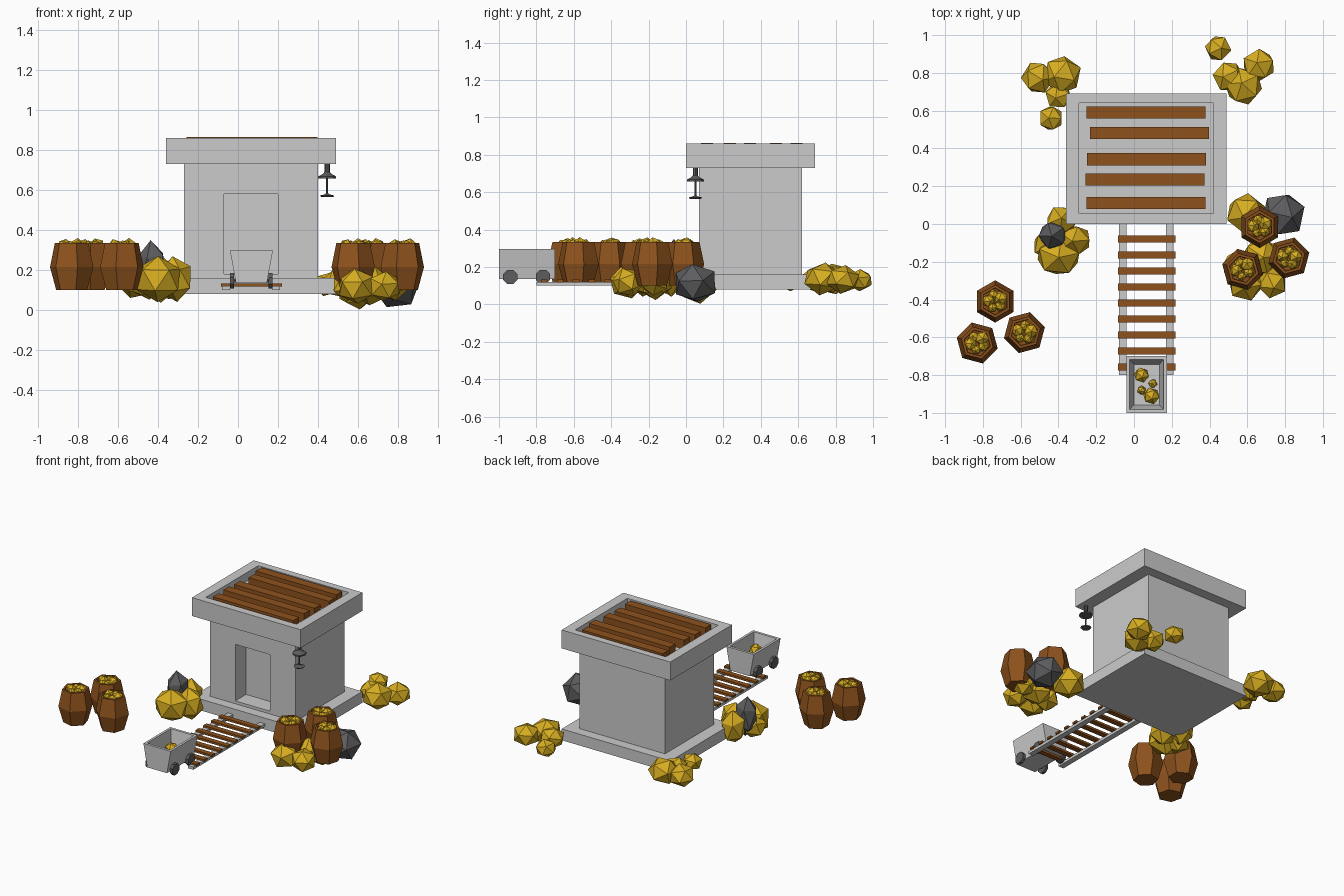
import bpy, bmesh, math, random
from mathutils import Matrix, Vector, Euler

if "Cube" in bpy.data.objects:
    bpy.data.objects.remove(bpy.data.objects["Cube"])

random.seed(4)


def material(name, rgb):
    m = bpy.data.materials.new(name)
    m.diffuse_color = (*rgb, 1)
    m.use_nodes = True
    m.node_tree.nodes["Principled BSDF"].inputs["Base Color"].default_value = m.diffuse_color
    return m


WOOD = material("wood", (0.27, 0.085, 0.012))
GOLD = material("gold", (0.68, 0.42, 0.015))
DARK = material("dark_stone", (0.11, 0.11, 0.115))


def finish(name, bm, mat=None):
    bmesh.ops.recalc_face_normals(bm, faces=bm.faces[:])
    me = bpy.data.meshes.new(name)
    bm.to_mesh(me)
    bm.free()
    ob = bpy.data.objects.new(name, me)
    bpy.context.collection.objects.link(ob)
    if mat:
        me.materials.append(mat)
    return ob


def box_bm(lo, hi):
    bm = bmesh.new()
    bmesh.ops.create_cube(bm, size=1)
    lo, hi = Vector(lo), Vector(hi)
    for v in bm.verts:
        v.co = Vector(hi[i] if v.co[i] > 0 else lo[i] for i in range(3))
    return bm


def box(name, lo, hi, mat=None):
    return finish(name, box_bm(lo, hi), mat)


def recess(bm, normal, rim, floor, depth):
    """Sink a rectangular pocket; rim and floor are (lo, hi) boxes in the face plane."""
    n = Vector(normal)
    bm.normal_update()
    face = max(bm.faces, key=lambda f: f.normal.dot(n))
    for (lo, hi), sink in ((rim, 0), (floor, depth)):
        bmesh.ops.inset_individual(bm, faces=[face], thickness=0.002)
        c = face.calc_center_median()
        for v in face.verts:
            for i in range(3):
                if abs(n[i]) < 0.5:
                    v.co[i] = hi[i] if v.co[i] > c[i] else lo[i]
            v.co -= n * sink


def lathe(name, profile, sides, matrix, mat=None):
    bm = bmesh.new()
    rings = []
    for r, z in profile:
        rings.append([bm.verts.new((r * math.cos(a), r * math.sin(a), z))
                      for a in (2 * math.pi * k / sides for k in range(sides))])
    for a, b in zip(rings, rings[1:]):
        for k in range(sides):
            j = (k + 1) % sides
            bm.faces.new((a[k], a[j], b[j], b[k]))
    bm.faces.new(rings[0])
    bm.faces.new(rings[-1])
    bm.transform(matrix)
    return finish(name, bm, mat)


def rock(name, loc, size, mat=GOLD, tilt=0.35):
    bm = bmesh.new()
    bmesh.ops.create_icosphere(bm, subdivisions=1, radius=1)
    rot = Euler((random.uniform(-tilt, tilt), random.uniform(-tilt, tilt), random.uniform(0, 6.28)))
    bm.transform(Matrix.Translation(loc) @ Matrix.Diagonal((*size, 1)) @ rot.to_matrix().to_4x4())
    return finish(name, bm, mat)


# building: plinth, body with doorway, rimmed roof
box("plinth", (-0.36, 0, 0.08), (0.49, 0.69, 0.16))
bm = box_bm((-0.27, 0.07, 0.16), (0.40, 0.62, 0.73))
door = ((-0.07, 0, 0.18), (0.20, 0, 0.58))
recess(bm, (0, -1, 0), door, door, 0.12)
finish("building_walls", bm)
bm = box_bm((-0.36, 0, 0.73), (0.49, 0.69, 0.86))
pit = ((-0.29, 0.055, 0), (0.42, 0.64, 0))
recess(bm, (0, 0, 1), pit, pit, 0.06)
finish("roof", bm)

# roof planks
for k, (y, x) in enumerate(((0.112, 0), (0.236, -0.005), (0.343, 0.004), (0.482, 0.02), (0.59, 0))):
    box(f"roof_plank_{k}", (x - 0.252, y - 0.032, 0.80), (x + 0.378, y + 0.032, 0.864), WOOD)

# hanging lamp under the roof corner
lathe("lamp", [(0.013, 0.73), (0.013, 0.69), (0.022, 0.68), (0.045, 0.667), (0.045, 0.658), (0.005, 0.658),
               (0.005, 0.583), (0.015, 0.577), (0.036, 0.572), (0.03, 0.565)], 8,
      Matrix.Translation((0.445, 0.05, 0)), DARK)

# track
for side, x in (("left", -0.06), ("right", 0.19)):
    box(f"rail_{side}", (x - 0.02, -0.80, 0.10), (x + 0.02, 0.01, 0.12))
for k in range(9):
    y = -0.08 - k * 0.0847
    box(f"sleeper_{k}", (-0.085, y - 0.018, 0.117), (0.22, y + 0.018, 0.132), WOOD)

# mine cart with tapered sides
CX = 0.067
bm = box_bm((CX - 0.107, -1.0, 0.135), (CX + 0.107, -0.70, 0.297))
for v in bm.verts:
    if v.co.z < 0.2:
        v.co.x = CX + (v.co.x - CX) * 0.72
recess(bm, (0, 0, 1), ((CX - 0.09, -0.982, 0), (CX + 0.09, -0.718, 0)),
       ((CX - 0.067, -0.957, 0), (CX + 0.067, -0.743, 0)), 0.13)
finish("cart_body", bm)
for y in (-0.94, -0.765):
    turn = Matrix.Translation((CX, y, 0.147)) @ Matrix.Rotation(math.pi / 2, 4, 'Y') @ Matrix.Rotation(math.pi / 8, 4, 'Z')
    lathe("axle", [(0.01, -0.09), (0.01, 0.09)], 6, turn, DARK)
    for s in (-1, 1):
        lathe("cart_wheel", [(0.041, s * 0.086), (0.041, s * 0.106)], 8, turn, DARK)
for x, y, r in ((0.04, -0.80, 0.042), (0.092, -0.91, 0.046), (0.04, -0.88, 0.025), (0.10, -0.845, 0.025)):
    rock("cart_nugget", (x, y, 0.165 + r), (r, r, r))

# barrels filled with nuggets
BARREL = [(0.08, 0.10), (0.112, 0.215), (0.087, 0.335), (0.072, 0.335), (0.07, 0.31)]
for x, y, turn in ((-0.735, -0.41, 30), (-0.83, -0.63, 45), (-0.58, -0.575, 15),
                   (0.665, -0.015, 30), (0.575, -0.24, 45), (0.82, -0.18, 15)):
    lathe("barrel", BARREL, 6, Matrix.Translation((x, y, 0)) @ Matrix.Rotation(math.radians(turn), 4, 'Z'), WOOD)
    for k, r in enumerate((0.04, 0.03, 0.036, 0.026, 0.03)):
        a = math.radians(72 * k + turn)
        rock("barrel_nugget", (x + 0.036 * math.cos(a), y + 0.036 * math.sin(a), 0.32), (r, r, r))

# gold heaps behind the building
for x, y, r in ((-0.51, 0.775, 0.09), (-0.38, 0.79, 0.105), (-0.40, 0.68, 0.075), (-0.44, 0.56, 0.07),
                (0.445, 0.93, 0.072), (0.50, 0.78, 0.085), (0.66, 0.84, 0.092), (0.58, 0.73, 0.105)):
    rock("back_gold", (x, y, 0.115 + r * 0.2), (r, r, r * 0.85))

# pointed heap at the front left
rock("left_gold_front", (-0.40, -0.17, 0.155), (0.125, 0.11, 0.115), tilt=0.1)
rock("left_gold_side", (-0.315, -0.085, 0.155), (0.095, 0.085, 0.115), tilt=0.2)
rock("left_gold_back", (-0.385, 0.015, 0.155), (0.085, 0.09, 0.12), tilt=0.2)
rock("left_gold_outer", (-0.45, -0.11, 0.13), (0.09, 0.09, 0.08), tilt=0.2)
rock("left_stone", (-0.43, -0.06, 0.21), (0.08, 0.08, 0.14), DARK, tilt=0.1)

# heap under the right barrels
for x, y, z, r in ((0.595, 0.055, 0.105, 0.112), (0.59, -0.315, 0.12, 0.098), (0.73, -0.31, 0.12, 0.085),
                   (0.67, -0.17, 0.12, 0.105), (0.77, -0.17, 0.12, 0.08), (0.55, -0.22, 0.12, 0.085)):
    rock("right_gold", (x, y, z), (r, r, r * 0.93))
rock("right_stone", (0.79, 0.05, 0.115), (0.12, 0.125, 0.11), DARK)
